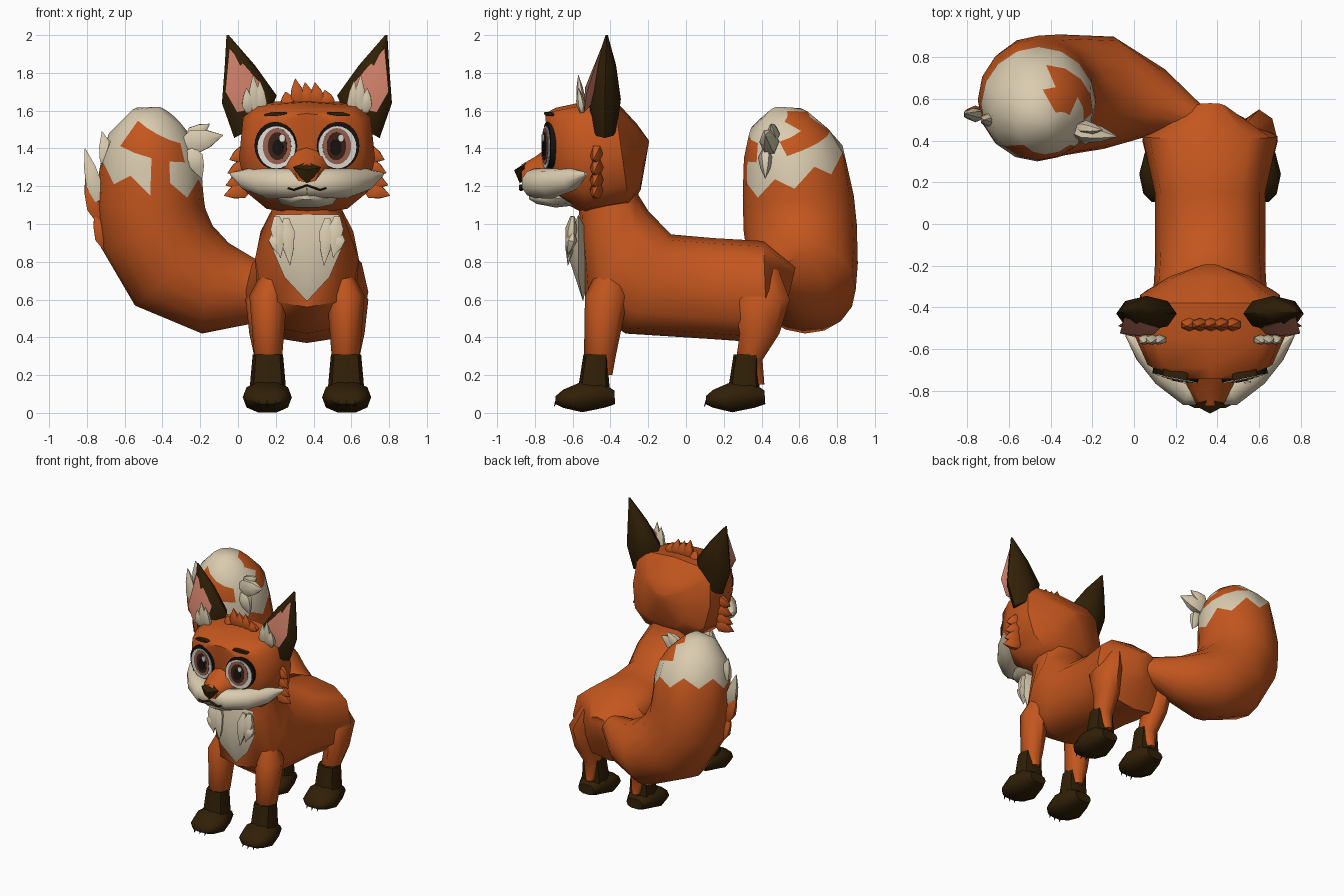
import bpy, bmesh
from math import cos, sin, pi, copysign
from mathutils import Vector, Matrix

if "Cube" in bpy.data.objects:
    bpy.data.objects.remove(bpy.data.objects["Cube"], do_unlink=True)

CX = 0.365          # the body's midline
parts = []


def material(name, *rgb):
    mat = bpy.data.materials.new(name)
    mat.use_nodes = True
    mat.diffuse_color = (*rgb, 1)
    for node in mat.node_tree.nodes:
        if node.type == 'BSDF_PRINCIPLED':
            node.inputs["Base Color"].default_value = (*rgb, 1)
            node.inputs["Roughness"].default_value = 0.9
    return mat


orange = material("orange fur", 0.55, 0.093, 0.013)
cream = material("cream fur", 0.7, 0.6, 0.43)
brown = material("dark brown fur", 0.03, 0.014, 0.002)
pink = material("inner ear pink", 0.58, 0.2, 0.13)
white = material("eye white", 0.75, 0.72, 0.67)
rust = material("iris rim", 0.32, 0.12, 0.08)
iris = material("iris brown", 0.045, 0.016, 0.008)
black = material("black", 0.008, 0.006, 0.005)


def finish(name, bm, *mats):
    bmesh.ops.recalc_face_normals(bm, faces=bm.faces[:])
    mesh = bpy.data.meshes.new(name)
    bm.to_mesh(mesh)
    bm.free()
    for mat in mats:
        mesh.materials.append(mat)
    obj = bpy.data.objects.new(name, mesh)
    bpy.context.collection.objects.link(obj)
    parts.append(obj)


def loft(name, rings, *mats, rule=None):
    """Skin a row of equal rings and close both ends."""
    bm = bmesh.new()
    rows = [[bm.verts.new(p) for p in ring] for ring in rings]
    n = len(rows[0])
    for seg, (a, b) in enumerate(zip(rows, rows[1:])):
        for k in range(n):
            j = (k + 1) % n
            face = bm.faces.new((a[k], a[j], b[j], b[k]))
            if rule:
                face.material_index = rule(seg, face.calc_center_median())
    bm.faces.new(rows[0])
    last = bm.faces.new(rows[-1])
    if rule:
        last.material_index = rule(len(rows), last.calc_center_median())
    finish(name, bm, *mats)


def oval(centre, u, v, n, top=1.0, low=1.0):
    """Closed ring; exponents below one make it squarer."""
    ring = []
    for k in range(n):
        c, s = cos(2 * pi * k / n), sin(2 * pi * k / n)
        e = top if s > 0 else low
        ring.append(centre + u * copysign(abs(c) ** e, c) + v * copysign(abs(s) ** e, s))
    return ring


def spans(name, sections, mat, n=12, x=CX, top=0.8, low=0.8):
    """Loft of rings given by top y, z, bottom y, z and half width."""
    rings = []
    for ty, tz, by, bz, w in sections:
        t, b = Vector((x, ty, tz)), Vector((x, by, bz))
        rings.append(oval((t + b) / 2, Vector((w, 0, 0)), (t - b) / 2, n, top, low))
    loft(name, rings, mat)


def tube_rings(path, n=8, ref=(0, 1, 0)):
    """Rings across a path of x, y, z, radius along ref, other radius."""
    pts = [Vector(p[:3]) for p in path]
    rings = []
    for i, p in enumerate(path):
        t = (pts[min(i + 1, len(pts) - 1)] - pts[max(i - 1, 0)]).normalized()
        u = Vector(ref)
        u = (u - t * u.dot(t)).normalized()
        rings.append(oval(pts[i], u * p[3], t.cross(u) * p[4], n))
    return rings


def lock(name, base, tip, width, mat):
    """Pointed tuft of fur."""
    a, b = Vector(base), Vector(tip)
    path = [(*a.lerp(b, f), width * r * 0.7, width * r)
            for f, r in ((0, 0.4), (0.3, 1), (0.65, 0.7), (1, 0.03))]
    loft(name, tube_rings(path, 6), mat)


def shell(name, outline, front, back, mat):
    """Outline fanned to one point in front and one behind."""
    bm = bmesh.new()
    rim = [bm.verts.new(p) for p in outline]
    for peak in (bm.verts.new(front), bm.verts.new(back)):
        for a, b in zip(rim, rim[1:] + rim[:1]):
            bm.faces.new((a, b, peak))
    finish(name, bm, mat)


def disc(name, loc, rx, rz, depth, turn, mat, tilt=0):
    """Upright oval plate facing the front."""
    bm = bmesh.new()
    bmesh.ops.create_cone(bm, cap_ends=True, segments=24, radius1=1, radius2=1, depth=1)
    bm.transform(Matrix.Translation(loc) @ Matrix.Rotation(turn, 4, 'Z')
                 @ Matrix.Rotation(tilt, 4, 'Y') @ Matrix.Diagonal((rx, depth, rz, 1))
                 @ Matrix.Rotation(pi / 2, 4, 'X'))
    finish(name, bm, mat)


# Trunk and neck, from rump to head
spans("body", [(0.58, 0.77, 0.53, 0.56, 0.08), (0.41, 0.91, 0.43, 0.37, 0.325),
               (0.15, 0.925, 0.15, 0.39, 0.265), (-0.08, 0.945, -0.32, 0.42, 0.265),
               (-0.2, 1.07, -0.53, 0.56, 0.275), (-0.25, 1.15, -0.56, 0.95, 0.19),
               (-0.26, 1.3, -0.57, 1.14, 0.18)], orange)

# Head
spans("head", [(-0.195, 1.44, -0.205, 1.38, 0.04), (-0.26, 1.53, -0.24, 1.18, 0.19),
               (-0.38, 1.66, -0.3, 1.09, 0.335), (-0.55, 1.645, -0.53, 1.05, 0.36),
               (-0.69, 1.615, -0.66, 1.12, 0.3), (-0.745, 1.585, -0.72, 1.16, 0.16)],
      orange, top=0.45, low=0.75)
spans("nose_bridge", [(-0.7, 1.43, -0.7, 1.2, 0.13), (-0.8, 1.355, -0.8, 1.2, 0.105),
                      (-0.87, 1.315, -0.87, 1.22, 0.06)], orange, n=8, top=1)
shell("nose", [(CX + x, y, z) for x, y, z in
               ((0, -0.84, 1.33), (0.075, -0.87, 1.3), (0.04, -0.88, 1.25), (0, -0.88, 1.215),
                (-0.04, -0.88, 1.25), (-0.075, -0.87, 1.3))],
      (CX, -0.91, 1.285), (CX, -0.8, 1.28), brown)
spans("chin", [(-0.56, 1.17, -0.56, 1.1, 0.13), (-0.7, 1.19, -0.69, 1.085, 0.16),
               (-0.8, 1.18, -0.79, 1.105, 0.1), (-0.83, 1.16, -0.83, 1.13, 0.04)], cream, n=10)
mouth = [(-0.13, -0.845, 1.2), (-0.07, -0.874, 1.18), (0, -0.874, 1.205),
         (0.07, -0.874, 1.18), (0.13, -0.845, 1.2)]
loft("mouth", tube_rings([(CX + x, y, z, 0.01, 0.006) for x, y, z in mouth], 6), brown)

for s, side in ((-1, "right"), (1, "left")):
    def at(off, y, z):
        return Vector((CX + s * off, y, z))

    # Muzzle puff and cheek fur
    puff = [(0, -0.8, 1.21, 0.07), (0.1, -0.8, 1.215, 0.078), (0.21, -0.71, 1.215, 0.08),
            (0.31, -0.61, 1.235, 0.062), (0.4, -0.53, 1.265, 0.01)]
    loft(side + "_muzzle_puff", tube_rings([(*at(*p[:3]), p[3], p[3]) for p in puff], 10, (0, 0, 1)), cream)
    for i, z in enumerate((1.36, 1.29, 1.225, 1.17)):
        lock(side + "_cheek_fur", at(0.3, -0.465, z + 0.025),
             at(0.41 + 0.01 * i, -0.49, z - 0.02), 0.052, orange)

    # Eye, built as stacked ovals
    layers = (("eye_rim", 0.112, 0.126, 0, black), ("eye_white", 0.103, 0.112, -0.009, white),
              ("iris_rim", 0.077, 0.096, -0.003, rust), ("iris", 0.052, 0.074, -0.003, iris),
              ("pupil", 0.03, 0.042, -0.01, black))
    for i, (name, rx, rz, dz, mat) in enumerate(layers):
        depth = 0.06 if i == 0 else 0.008
        disc(side + "_" + name, at(0.162 - 0.002 * i, -0.737 - 0.004 * i + (0.028 if i == 0 else 0), 1.415 + dz),
             rx, rz, depth, s * 0.2, mat)
    disc(side + "_eye_glint", (CX + s * 0.155 + 0.025, -0.759, 1.455), 0.016, 0.02, 0.008, s * 0.2, white)
    disc(side + "_brow", at(0.165, -0.715, 1.582), 0.06, 0.01, 0.05, s * 0.2, brown, s * 0.08)

    # Ear with pink lining and tuft
    ear = [(0.3, -0.43, 1.5, 0.085, 0.045, 0.065), (0.305, -0.43, 1.66, 0.145, 0.02, 0.085),
           (0.355, -0.425, 1.84, 0.08, 0, 0.055), (0.42, -0.42, 2, 0.006, 0, 0.006)]
    loft(side + "_ear", [oval(at(*e[:3]), Vector((s * e[3], 0, -e[4])), Vector((0, e[5], 0)), 8) for e in ear], brown)
    shell(side + "_inner_ear", [at(*p) for p in ((0.412, -0.45, 1.93), (0.433, -0.525, 1.7), (0.37, -0.54, 1.59),
                                                 (0.27, -0.53, 1.61), (0.24, -0.5, 1.74))],
          at(0.34, -0.535, 1.72), at(0.34, -0.44, 1.7), pink)
    for off, top in ((0.32, 1.72), (0.285, 1.79), (0.25, 1.76)):
        lock(side + "_ear_tuft", at(off - 0.01, -0.55, 1.59), at(off, -0.57, top), 0.036, cream)

    # Chest fur at the sides of the bib
    for off, high, low in ((0.16, 1.04, 0.82), (0.11, 1.03, 0.78), (0.17, 0.95, 0.84)):
        lock(side + "_chest_fur", at(off, -0.6, high), at(off - 0.02, -0.625, low), 0.045, cream)

    # Legs: front pair, then hind pair
    upper = {"front": [(0.16, -0.4, 0.82, 0.04, 0.04), (0.205, -0.42, 0.62, 0.1, 0.115),
                       (0.205, -0.455, 0.31, 0.075, 0.085), (0.2, -0.415, 0.2, 0.03, 0.025)],
             "hind": [(0.17, 0.42, 0.78, 0.05, 0.06), (0.235, 0.4, 0.6, 0.09, 0.15),
                      (0.22, 0.39, 0.42, 0.085, 0.105), (0.205, 0.335, 0.28, 0.07, 0.07),
                      (0.2, 0.385, 0.15, 0.03, 0.03)]}
    for pair, dy in (("front", 0), ("hind", 0.795)):
        name = side + "_" + pair
        loft(name + "_leg", [oval(at(off, y, z), Vector((rx, 0, 0)), Vector((0, ry, 0)), 8)
                             for off, y, z, rx, ry in upper[pair]], orange)
        loft(name + "_sock", [oval(at(0.207, y + dy, z), Vector((rx, 0, 0)), Vector((0, ry, 0)), 8, 0.7, 0.7)
                              for y, z, rx, ry in ((-0.475, 0.31, 0.08, 0.068), (-0.485, 0.2, 0.09, 0.075),
                                                   (-0.49, 0.08, 0.1, 0.09))], brown)
        paw = [(-0.38, 0.12, -0.375, 0.045, 0.07), (-0.45, 0.17, -0.43, 0.025, 0.1),
               (-0.56, 0.165, -0.55, 0, 0.13), (-0.65, 0.125, -0.65, 0.025, 0.11),
               (-0.69, 0.09, -0.69, 0.045, 0.07)]
        spans(name + "_paw", [(a + dy, b, c + dy, d, w) for a, b, c, d, w in paw],
              brown, n=10, x=CX + s * 0.21)
        for toe in (-0.045, 0, 0.045):
            lock(name + "_claw", at(0.21 + toe, -0.675 + dy, 0.09), at(0.21 + toe, -0.7 + dy, 0.03), 0.009, black)

# Bib on the chest
bib = [(0.17, -0.57, 1.05), (0.18, -0.57, 0.86), (0.12, -0.57, 0.72), (0, -0.545, 0.59)]
shell("chest_bib", [(CX + x, y, z) for x, y, z in bib] + [(CX - x, y, z) for x, y, z in bib[2::-1]],
      (CX, -0.64, 0.88), (CX, -0.48, 0.88), cream)

# Tuft on the crown
for i, height in enumerate((1.7, 1.77, 1.75, 1.75, 1.71)):
    x = CX + (i - 2) * 0.052
    lock("crown_tuft", (x + 0.01, -0.48, 1.62), (x - 0.01, -0.49, height), 0.046, orange)

# Tail with a ragged cream tip leaning forward
tail = tube_rings([(0.32, 0.5, 0.7, 0.06, 0.08), (0.1, 0.58, 0.65, 0.17, 0.17),
                   (-0.12, 0.63, 0.66, 0.27, 0.25), (-0.34, 0.62, 0.78, 0.29, 0.295),
                   (-0.45, 0.605, 0.98, 0.3, 0.295), (-0.465, 0.595, 1.12, 0.295, 0.285),
                   (-0.46, 0.575, 1.28, 0.28, 0.275), (-0.44, 0.535, 1.42, 0.24, 0.25),
                   (-0.4, 0.495, 1.52, 0.17, 0.18), (-0.36, 0.48, 1.57, 0.06, 0.08)], 16)
for k, p in enumerate(tail[6]):
    p.z += (p.y - 0.57) * 0.12 - (p.x + 0.45) * 0.1 + (0.035 if k % 2 else -0.045)


def tip_colour(seg, c):
    stem = seg == 6 and c.y < 0.42 and -0.46 < c.x < -0.34
    bar = seg == 7 and c.y < 0.42 and -0.56 < c.x < -0.3
    patch = seg in (7, 8) and c.y > 0.55 and -0.42 < c.x < -0.22
    return int(seg >= 6 and not (stem or bar or patch))


loft("tail", tail, orange, cream, rule=tip_colour)
for base, tip, width, mat in (
        ((-0.3, 0.45, 1.42), (-0.08, 0.42, 1.47), 0.075, cream),
        ((-0.27, 0.47, 1.45), (-0.15, 0.45, 1.53), 0.05, cream),
        ((-0.25, 0.42, 1.4), (-0.19, 0.42, 1.24), 0.055, cream),
        ((-0.67, 0.5, 1.28), (-0.72, 0.5, 1.49), 0.055, cream),
        ((-0.74, 0.52, 1.12), (-0.81, 0.53, 1.4), 0.05, cream),
        ((-0.74, 0.54, 1.02), (-0.81, 0.53, 1.24), 0.045, orange),
        ((-0.7, 0.55, 0.87), (-0.76, 0.53, 1.06), 0.045, orange)):
    lock("tail_fur", base, tip, width, mat)

# Soft shading with crisp creases
bpy.ops.object.select_all(action='DESELECT')
for obj in parts:
    obj.select_set(True)
bpy.context.view_layer.objects.active = parts[0]
bpy.ops.object.shade_smooth_by_angle(angle=0.85)
